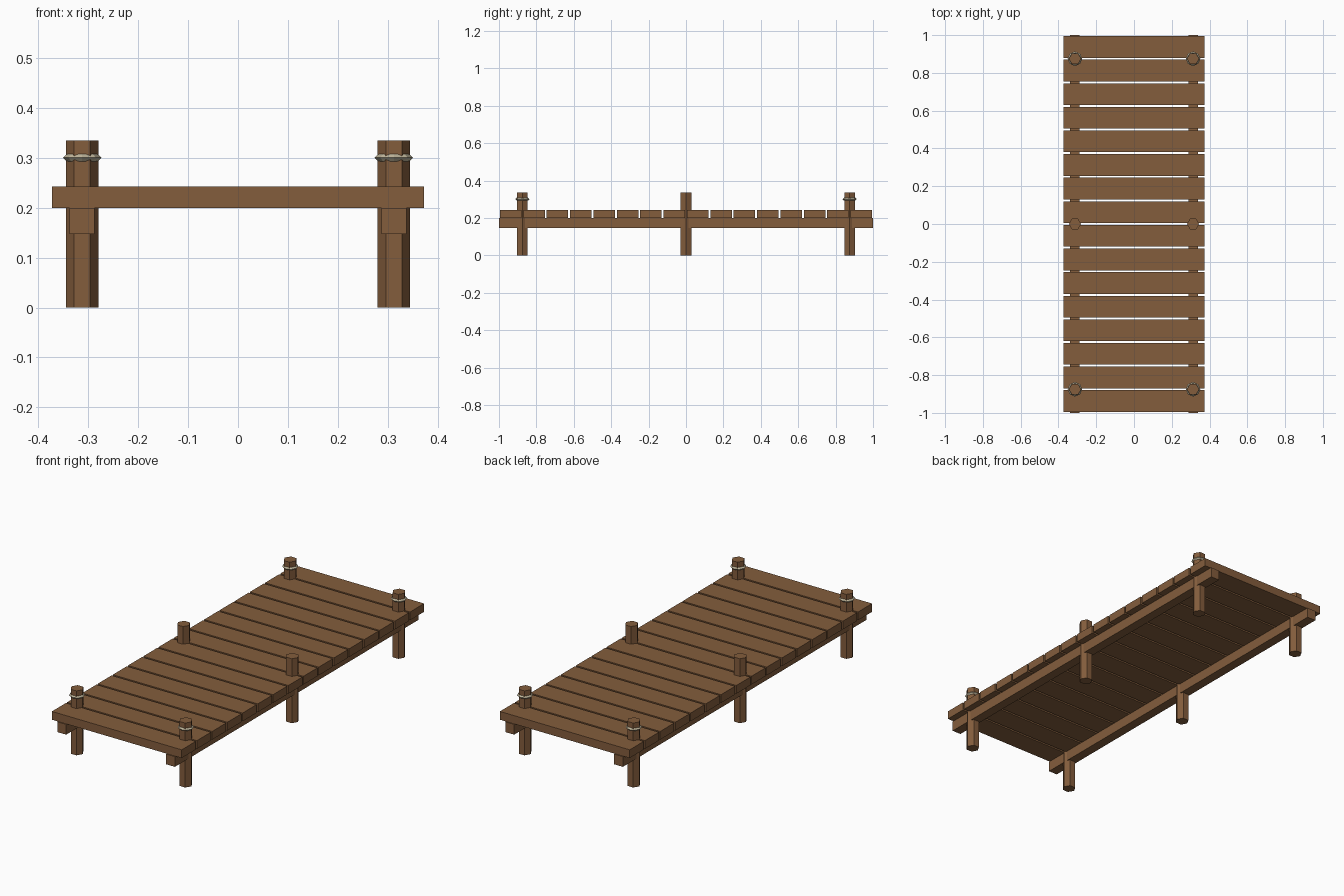
import bpy
import math

if "Cube" in bpy.data.objects:
    bpy.data.objects.remove(bpy.data.objects["Cube"])


def make_material(name, rgb):
    m = bpy.data.materials.new(name)
    m.diffuse_color = (*rgb, 1)
    m.use_nodes = True
    m.node_tree.nodes["Principled BSDF"].inputs["Base Color"].default_value = m.diffuse_color
    return m


wood = make_material("brown wood", (0.23, 0.11, 0.046))
rope = make_material("pale rope", (0.52, 0.46, 0.32))


def finish(name, mat):
    ob = bpy.context.object
    ob.name = name
    ob.data.materials.append(mat)
    return ob


def box(name, loc, size):
    bpy.ops.mesh.primitive_cube_add(size=1, location=loc)
    ob = finish(name, wood)
    ob.scale = size
    bpy.ops.object.transform_apply(location=False, rotation=False, scale=True)


# Deck planks
for i in range(16):
    box(f"plank_{i + 1}", (0, -0.9375 + i * 0.125, 0.2215), (0.746, 0.115, 0.043))

for side, x in (("left", -0.3125), ("right", 0.3125)):
    # Long beam under the deck
    box(f"{side}_beam", (x, 0, 0.1735), (0.05, 2.0, 0.053))
    for place, y in (("front", -0.875), ("middle", 0), ("back", 0.875)):
        # Hexagonal post through the deck
        bpy.ops.mesh.primitive_cylinder_add(vertices=6, radius=0.0325, depth=0.335,
                                            location=(x, y, 0.1675),
                                            rotation=(0, 0, math.radians(90)))
        finish(f"{side}_{place}_post", wood)
        # Rope ring on the corner posts
        if place != "middle":
            bpy.ops.mesh.primitive_torus_add(major_segments=8, minor_segments=4,
                                             major_radius=0.031, minor_radius=0.0075,
                                             location=(x, y, 0.3005))
            finish(f"{side}_{place}_rope", rope)
